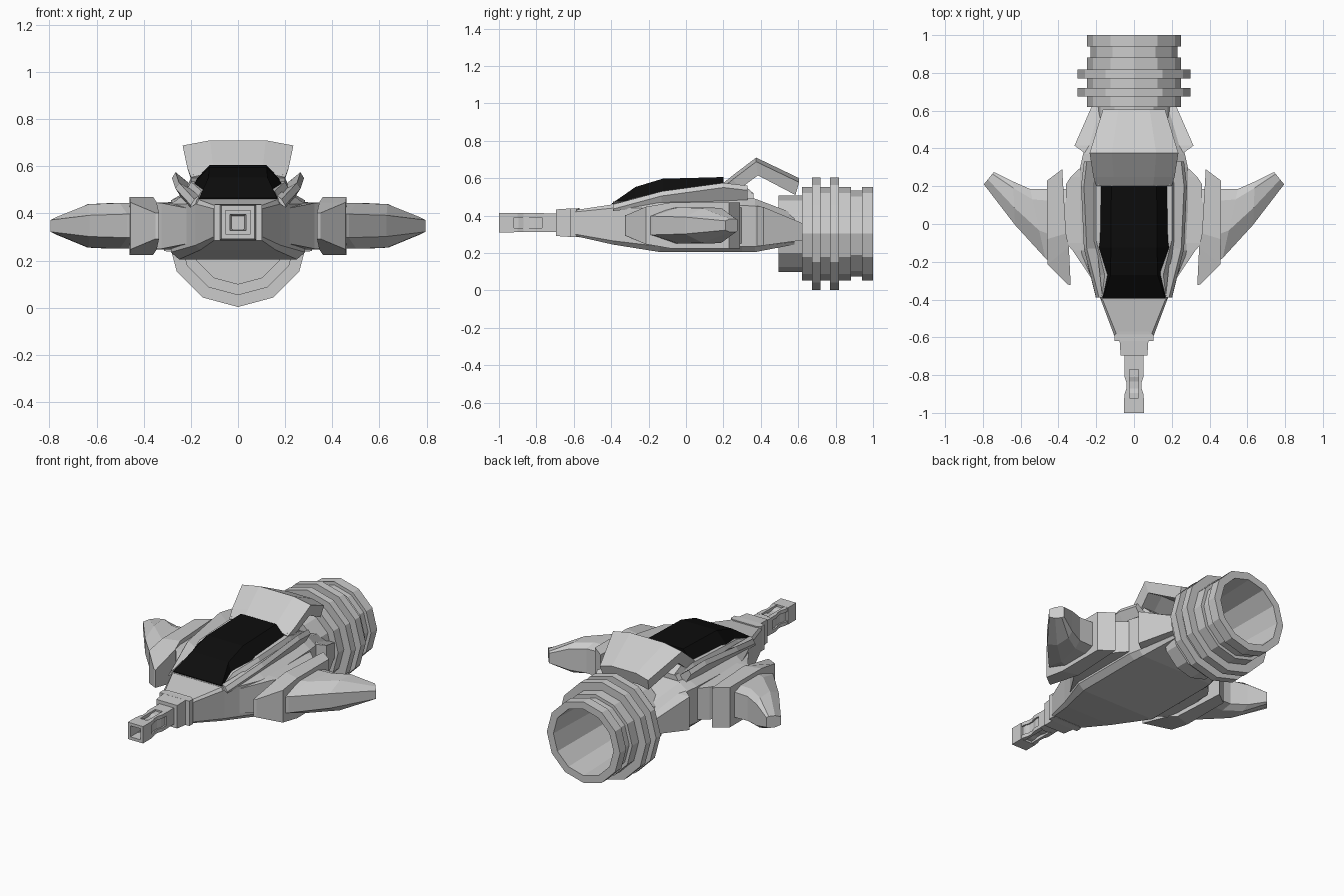
import bpy, bmesh, math

def loft(name, rings, mirror=False, mat=None):
    """Skin a list of equal-length point rings and cap both ends."""
    bm = bmesh.new()
    vs = [[bm.verts.new(p) for p in r] for r in rings]
    n = len(vs[0])
    for a, b in zip(vs, vs[1:]):
        for i in range(n):
            j = (i + 1) % n
            bm.faces.new((a[i], a[j], b[j], b[i]))
    bm.faces.new(vs[0])
    bm.faces.new(vs[-1])
    bmesh.ops.recalc_face_normals(bm, faces=bm.faces)
    me = bpy.data.meshes.new(name)
    bm.to_mesh(me)
    bm.free()
    ob = bpy.data.objects.new(name, me)
    bpy.context.collection.objects.link(ob)
    if mirror:
        ob.modifiers.new("Mirror", 'MIRROR')
    if mat:
        me.materials.append(mat)
    return ob

def sym(y, half):
    """Symmetric ring at y from right-side (x, z) points, bottom to top."""
    return [(x, y, z) for x, z in half] + [(-x, y, z) for x, z in reversed(half)]

def square(y, r, z=0.362):
    return sym(y, [(r, z - r), (r, z + r)])

def box(y, x0, x1, z0, z1):
    return [(x0, y, z0), (x1, y, z0), (x1, y, z1), (x0, y, z1)]

black = bpy.data.materials.new("dark_glass")
black.diffuse_color = (0.004, 0.004, 0.004, 1)

# Hull: y, bottom width/z, side width/z low/z high, top width/z
hull = [(-.59, .095, .29, .105, .30, .42, .09, .43),
        (-.39, .16, .245, .18, .265, .44, .17, .46),
        (-.14, .25, .205, .285, .235, .44, .235, .475),
        (.30, .25, .205, .285, .235, .455, .225, .49),
        (.37, .245, .205, .27, .235, .45, .215, .49),
        (.58, .19, .245, .20, .26, .37, .15, .41)]
loft("hull", [sym(y, [(wb, zb), (ws, z1), (ws, z2), (wt, zt)])
              for y, wb, zb, ws, z1, z2, wt, zt in hull])

# Canopy frame and dark canopy
frame = [(-.40, .178, .44, .172, .46), (-.27, .205, .45, .155, .495),
         (-.09, .235, .46, .20, .535), (.22, .235, .47, .20, .55),
         (.36, .21, .47, .18, .52)]
loft("canopy_frame", [sym(y, [(w, z), (t, u)]) for y, w, z, t, u in frame])
canopy = [(-.395, .172, .455, .165, .466), (-.27, .143, .485, .125, .553),
          (-.125, .185, .528, .122, .597), (.20, .187, .535, .12, .606)]
loft("canopy", [sym(y, [(w, z), (t, u)]) for y, w, z, t, u in canopy], mat=black)

# Flared side strakes beside the canopy
strake = [(-.39, .172, .445, .185, .46), (-.13, .20, .47, .25, .53),
          (.20, .20, .48, .265, .575), (.33, .19, .48, .25, .56)]
loft("side_strake", [[(x0, y, z0), (x0 + .03, y, z0 - .02), (x1 + .015, y, z1 - .025),
                      (x1, y, z1), (x0 - .005, y, z0 + .03)]
                     for y, x0, z0, x1, z1 in strake], mirror=True)

# Bent rear spoiler: y/z of top edge, y/z of underside, half width
spoiler = [(.20, .575, .23, .53, .20), (.25, .615, .29, .56, .215),
           (.375, .71, .385, .63, .235), (.605, .60, .585, .525, .165)]
rings = []
for yt, zt, yb, zb, w in spoiler:
    top = [(-w, yt, zt - .022), (-w * .5, yt, zt), (w * .5, yt, zt), (w, yt, zt - .022)]
    bot = [(w * .93, yb, zb - .015), (w * .5, yb, zb), (-w * .5, yb, zb), (-w * .93, yb, zb - .015)]
    rings.append(top + bot)
loft("spoiler", rings)
loft("spoiler_mount", [sym(.21, [(.20, .47), (.19, .565)]),
                       sym(.29, [(.20, .47), (.19, .58)]),
                       sym(.36, [(.19, .47), (.17, .52)])])

# Tapered rear side panels
loft("rear_side_panel", [box(.36, .15, .24, .235, .455),
                         box(.415, .15, .315, .24, .445),
                         box(.62, .15, .225, .268, .36)], mirror=True)

# Nose collar and hollow square barrel
nose = [(-.57, .078), (-.585, .102), (-.62, .102), (-.62, .076), (-.695, .071), (-.695, .045), (-.66, .045)]
loft("nose_collar", [sym(y, [(r, .362 - r * .75), (r, .362 + r * .75)]) if r > .09
                     else square(y, r) for y, r in nose])
barrel = [(-.66, .05), (-.77, .05), (-.77, .04), (-.81, .04), (-.835, .032), (-.87, .032),
          (-.895, .04), (-.92, .04), (-.92, .052), (-1, .052), (-1, .034), (-.80, .028)]
loft("nose_barrel", [square(y, r) for y, r in barrel])
for sz in (-1, 1):
    z = .362 + sz * .04
    loft("barrel_rail", [box(y, .024, x1, z - .011, z + .011)
                         for y, x1 in ((-.76, .05), (-.81, .05), (-.84, .04),
                                       (-.87, .04), (-.90, .05), (-.93, .05))], mirror=True)

# Twelve-sided ribbed engine with open exhaust: (y, radius)
engine = [(.495, .205), (.62, .205), (.62, .25), (.675, .25), (.675, .30), (.72, .30),
          (.72, .25), (.77, .25), (.77, .30), (.818, .30), (.818, .25), (.882, .25),
          (.882, .23), (.94, .23), (.94, .25), (1, .25), (1, .205), (.56, .19)]
loft("engine", [[(r * math.sin(math.tau * i / 12), y, .303 + r * math.cos(math.tau * i / 12))
                 for i in range(12)] for y, r in engine])

# Wing root blocks
ZC = .347
root = [(-.34, .19, .07), (-.14, .325, .097), (-.10, .36, .10), (.21, .36, .10), (.25, .335, .10), (.33, .25, .095)]
loft("wing_root", [box(y, .1, x, ZC - h, ZC + h) for y, x, h in root], mirror=True)

# Wing fences: thick slabs swept in at the front
fence = [(-.325, -.32, .335, .35, .055), (-.12, -.215, .345, .457, .10),
         (-.05, -.08, .36, .46, .123), (.29, .23, .38, .46, .123)]
loft("wing_fence", [[(xi, yi, ZC - h), (xo, yo, ZC - h), (xo, yo, ZC + h), (xi, yi, ZC + h)]
                    for yi, yo, xi, xo, h in fence], mirror=True)

# Wings: leading x/y, trailing x/y, half heights at front, middle and back
wings = [(.36, -.27, .36, .185, .05, .097, .08), (.47, -.18, .55, .185, .05, .097, .075),
         (.63, -.005, .64, .225, .045, .092, .065), (.795, .21, .742, .275, .025, .036, .03)]
rings = []
for xl, yl, xt, yt, f, m, b in wings:
    edge = [(xl + (xt - xl) * t, yl + (yt - yl) * t, h)
            for t, h in ((0, f), (.4, m), (.85, m), (1, b))]
    rings.append([(x, y, ZC + h) for x, y, h in edge] +
                 [(x, y, ZC - h) for x, y, h in reversed(edge)])
loft("wing", rings, mirror=True)
